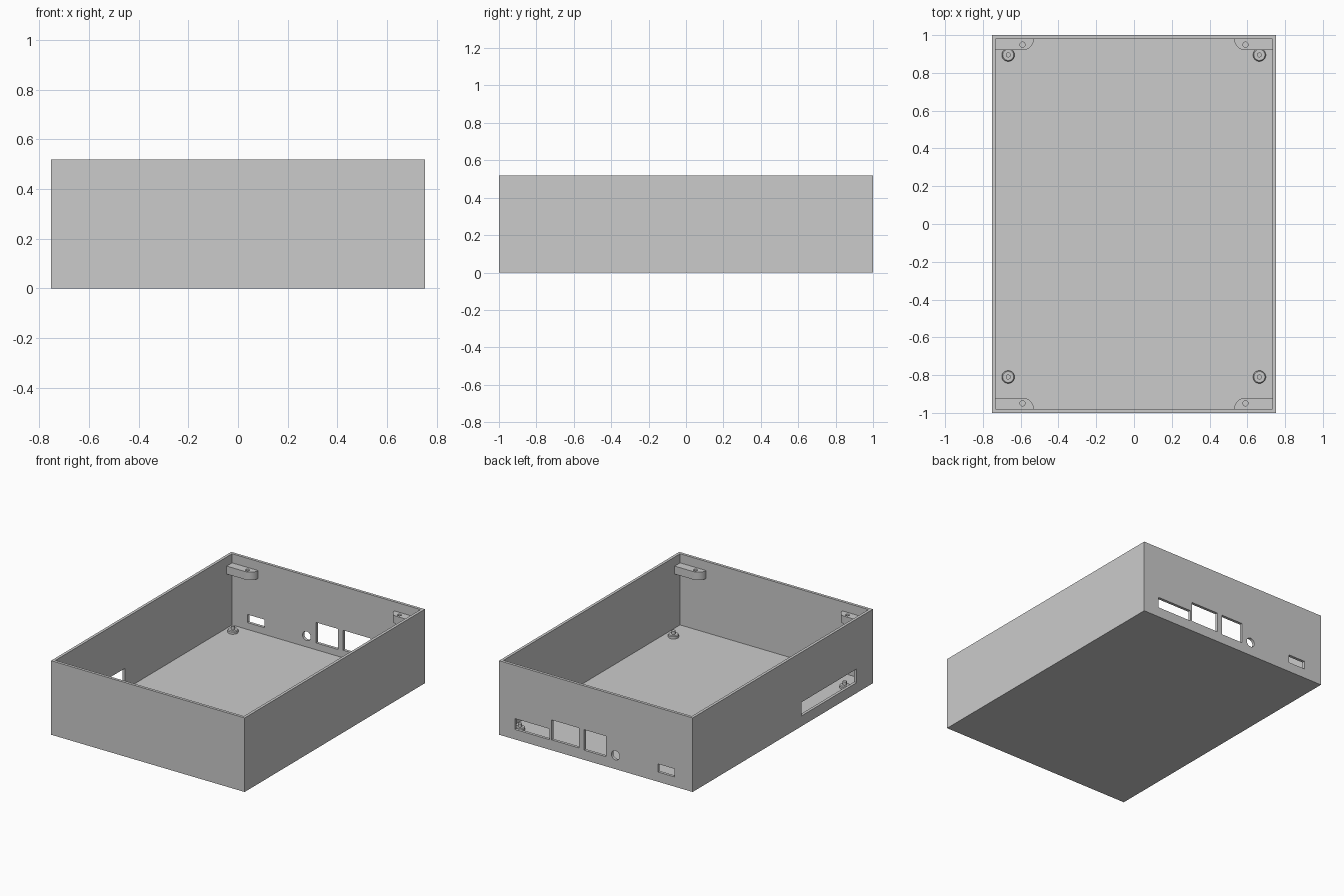
import bpy, bmesh, math

if "Cube" in bpy.data.objects:
    bpy.data.objects.remove(bpy.data.objects["Cube"])

W, D, H, T = 0.752, 1.0, 0.52, 0.02   # half width, half depth, height, wall

grey = bpy.data.materials.new("plain grey")
grey.diffuse_color = (0.6, 0.6, 0.6, 1)
grey.use_nodes = True
grey.node_tree.nodes["Principled BSDF"].inputs["Base Color"].default_value = grey.diffuse_color


def finish(name, bm):
    bmesh.ops.recalc_face_normals(bm, faces=bm.faces)
    me = bpy.data.meshes.new(name)
    bm.to_mesh(me)
    bm.free()
    me.materials.append(grey)
    ob = bpy.data.objects.new(name, me)
    bpy.context.collection.objects.link(ob)
    return ob


def box(name, x0, x1, y0, y1, z0, z1):
    bm = bmesh.new()
    bmesh.ops.create_cube(bm, size=1)
    for v in bm.verts:
        v.co = ((x0 + x1) / 2 + v.co.x * (x1 - x0),
                (y0 + y1) / 2 + v.co.y * (y1 - y0),
                (z0 + z1) / 2 + v.co.z * (z1 - z0))
    return finish(name, bm)


def prism(name, pts, z0, z1):
    bm = bmesh.new()
    f = bm.faces.new([bm.verts.new((x, y, z0)) for x, y in pts])
    ext = bmesh.ops.extrude_face_region(bm, geom=[f])
    for v in ext["geom"]:
        if isinstance(v, bmesh.types.BMVert):
            v.co.z = z1
    return finish(name, bm)


def lathe(name, x, y, profile, n=32):
    # closed solid of revolution whose profile starts and ends on the axis
    bm = bmesh.new()
    vs = [bm.verts.new((r, 0, z)) for r, z in profile]
    es = [bm.edges.new(p) for p in zip(vs, vs[1:])]
    bmesh.ops.spin(bm, geom=vs + es, axis=(0, 0, 1), cent=(0, 0, 0),
                   angle=2 * math.pi, steps=n)
    bmesh.ops.remove_doubles(bm, verts=bm.verts, dist=1e-5)
    bmesh.ops.translate(bm, verts=bm.verts, vec=(x, y, 0))
    return finish(name, bm)


def cut(ob, cutter):
    m = ob.modifiers.new("cut", 'BOOLEAN')
    m.operation, m.solver, m.object = 'DIFFERENCE', 'EXACT', cutter
    bpy.context.view_layer.objects.active = ob
    bpy.ops.object.modifier_apply(modifier=m.name)
    bpy.data.objects.remove(cutter)


def smooth(ob):
    bpy.ops.object.select_all(action='DESELECT')
    ob.select_set(True)
    bpy.context.view_layer.objects.active = ob
    bpy.ops.object.shade_smooth_by_angle(angle=math.radians(30))


# open-topped case
case = box("case", -W, W, -D, D, 0, H)
cut(case, box("cavity", -W + T, W - T, -D + T, D - T, T, H + 0.1))

# connector openings in the back wall: x0, x1, z0, z1
for x0, x1, z0, z1 in [(0.36, 0.63, 0.07, 0.146), (0.13, 0.344, 0.073, 0.213),
                       (-0.08, 0.092, 0.068, 0.212), (-0.612, -0.482, 0.068, 0.125)]:
    cut(case, box("port", x0, x1, D - 0.06, D + 0.06, z0, z1))

# round power socket hole
hole = lathe("socket", 0, 0, [(0, -0.06), (0.032, -0.06), (0.032, 0.06), (0, 0.06)])
hole.rotation_euler.x = math.pi / 2
hole.location = (-0.153, D, 0.097)
bpy.context.view_layer.update()
cut(case, hole)

# long slot in the left wall
cut(case, box("side_slot", -W - 0.06, -W + 0.06, -0.82, -0.207, 0.073, 0.169))
smooth(case)

# lid screw tabs in the four corners, each with one rounded end
R, cx, cy = 0.06, 0.59, 0.98
arc = [(cx - R * math.sin(a), cy - R * math.cos(a))
       for a in [math.pi / 2 * i / 10 for i in range(11)]]
outline = [(W - 0.01, D - 0.01), (W - 0.01, cy - R)] + arc + [(cx - R, D - 0.01)]
for sx in (-1, 1):
    for sy in (-1, 1):
        tab = prism("screw_tab", [(sx * x, sy * y) for x, y in outline], 0.40, 0.456)
        cut(tab, lathe("screw_hole", sx * cx, sy * 0.949,
                       [(0, 0.35), (0.014, 0.35), (0.014, 0.5), (0, 0.5)], 24))
        smooth(tab)

# board standoffs with locating pins
for x in (-0.666, 0.664):
    for y in (-0.81, 0.895):
        smooth(lathe("standoff", x, y, [(0, 0.01), (0.034, 0.01), (0.034, 0.036),
                                        (0.029, 0.041), (0.013, 0.041),
                                        (0.013, 0.064), (0, 0.064)]))
